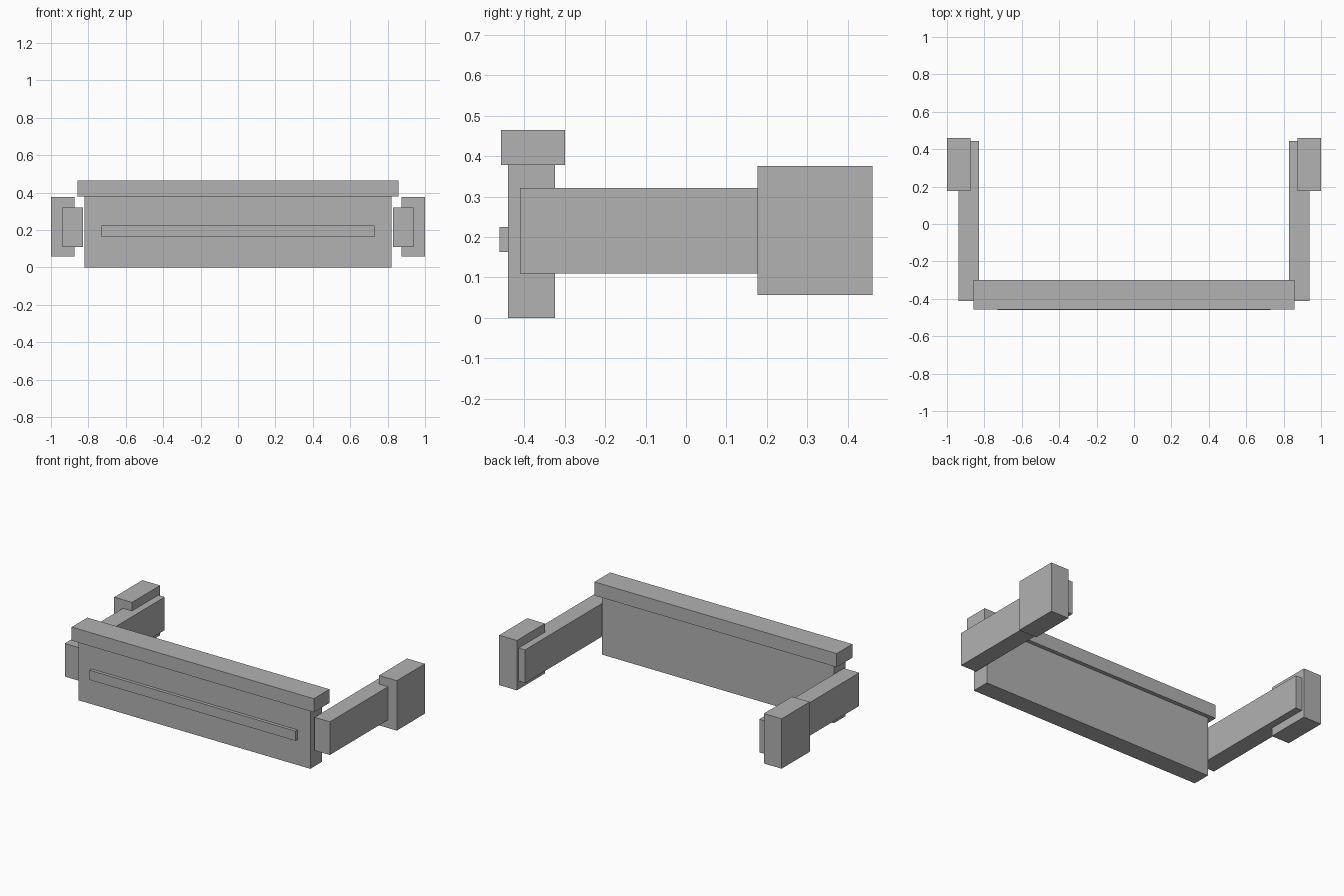
import bpy

cube = bpy.data.objects.get("Cube")
if cube:
    bpy.data.objects.remove(cube, do_unlink=True)

# Single plain grey finish
grey = bpy.data.materials.new("plain_grey")
grey.use_nodes = True
colour = (0.445, 0.445, 0.445, 1)
grey.diffuse_color = colour
for node in grey.node_tree.nodes:
    if node.type == "BSDF_PRINCIPLED":
        node.inputs["Base Color"].default_value = colour


def box(name, xs, ys, zs):
    """Add a box spanning the given (low, high) range on each axis."""
    spans = (xs, ys, zs)
    bpy.ops.mesh.primitive_cube_add(size=1, location=[sum(s) / 2 for s in spans])
    obj = bpy.context.object
    obj.name = name
    obj.scale = [hi - lo for lo, hi in spans]
    bpy.ops.object.transform_apply(location=False, rotation=False, scale=True)
    obj.data.materials.append(grey)
    return obj


# Front panel with its overhanging top rail and raised trim strip
box("front_panel", (-0.82, 0.82), (-0.44, -0.324), (0, 0.378))
box("top_rail", (-0.857, 0.857), (-0.457, -0.299), (0.378, 0.465))
box("trim_strip", (-0.73, 0.73), (-0.461, -0.44), (0.163, 0.225))

# Side arms running back to an end block, one pair per side
for side, sign in (("left", 1), ("right", -1)):
    def across(inner, outer):
        return sorted((sign * inner, sign * outer))

    box(side + "_arm", across(0.829, 0.938), (-0.411, 0.443), (0.109, 0.321))
    box(side + "_end_block", across(0.874, 1.0), (0.177, 0.461), (0.057, 0.376))
